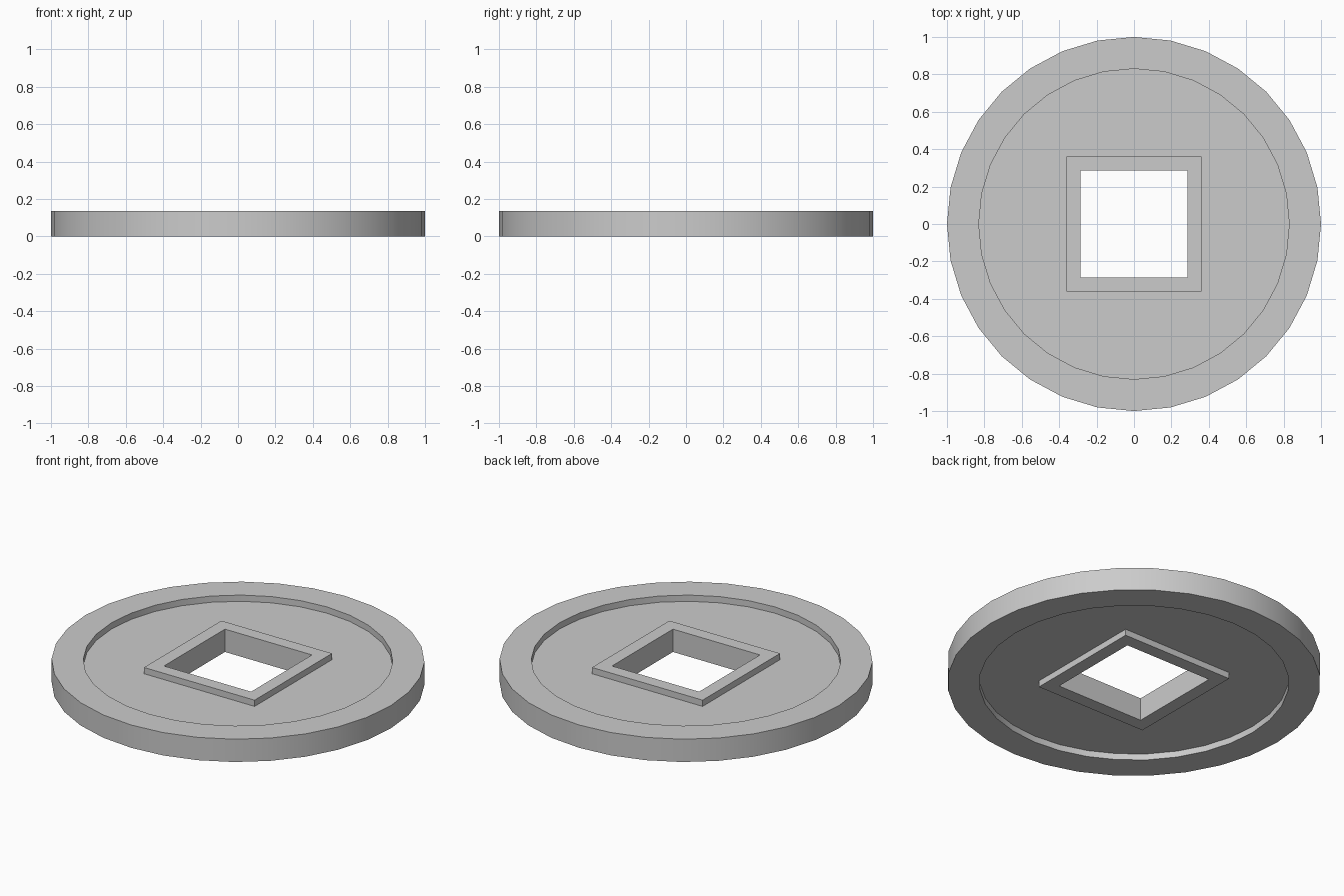
import bpy
import bmesh
import math

default = bpy.data.objects.get("Cube")
if default:
    bpy.data.objects.remove(default, do_unlink=True)

SIDES = 32
HEIGHT = 0.135
RECESS = 0.037
RIM_OUT, RIM_IN = 1.0, 0.83
FRAME_OUT, FRAME_IN = 0.362, 0.285


def circle_point(radius, angle):
    return radius * math.cos(angle), radius * math.sin(angle)


def square_point(half, angle):
    c, s = math.cos(angle), math.sin(angle)
    k = half / max(abs(c), abs(s))
    return c * k, s * k


# Closed cross-section: rim, recessed field and square frame on both faces
top_half = [
    (circle_point, RIM_OUT, HEIGHT),
    (circle_point, RIM_IN, HEIGHT),
    (circle_point, RIM_IN, HEIGHT - RECESS),
    (square_point, FRAME_OUT, HEIGHT - RECESS),
    (square_point, FRAME_OUT, HEIGHT),
    (square_point, FRAME_IN, HEIGHT),
]
section = top_half + [(f, r, HEIGHT - z) for f, r, z in reversed(top_half)]

# Sweep the section around the axis
bm = bmesh.new()
loops = []
for shape, size, z in section:
    angles = [math.tau * i / SIDES for i in range(SIDES)]
    loops.append([bm.verts.new((*shape(size, a), z)) for a in angles])
for a, b in zip(loops, loops[1:] + loops[:1]):
    for i in range(SIDES):
        j = (i + 1) % SIDES
        bm.faces.new((a[i], a[j], b[j], b[i]))
bmesh.ops.recalc_face_normals(bm, faces=bm.faces)

mesh = bpy.data.meshes.new("holed_disc")
bm.to_mesh(mesh)
bm.free()
disc = bpy.data.objects.new("holed_disc", mesh)
bpy.context.collection.objects.link(disc)

# Plain grey metal
grey = (0.6, 0.6, 0.6, 1.0)
mat = bpy.data.materials.new("light_grey")
mat.use_nodes = True
mat.diffuse_color = grey
mat.node_tree.nodes["Principled BSDF"].inputs["Base Color"].default_value = grey
mesh.materials.append(mat)

# Smooth round walls, crisp edges
bpy.ops.object.select_all(action="DESELECT")
disc.select_set(True)
bpy.context.view_layer.objects.active = disc
bpy.ops.object.shade_smooth_by_angle(angle=math.radians(30))
